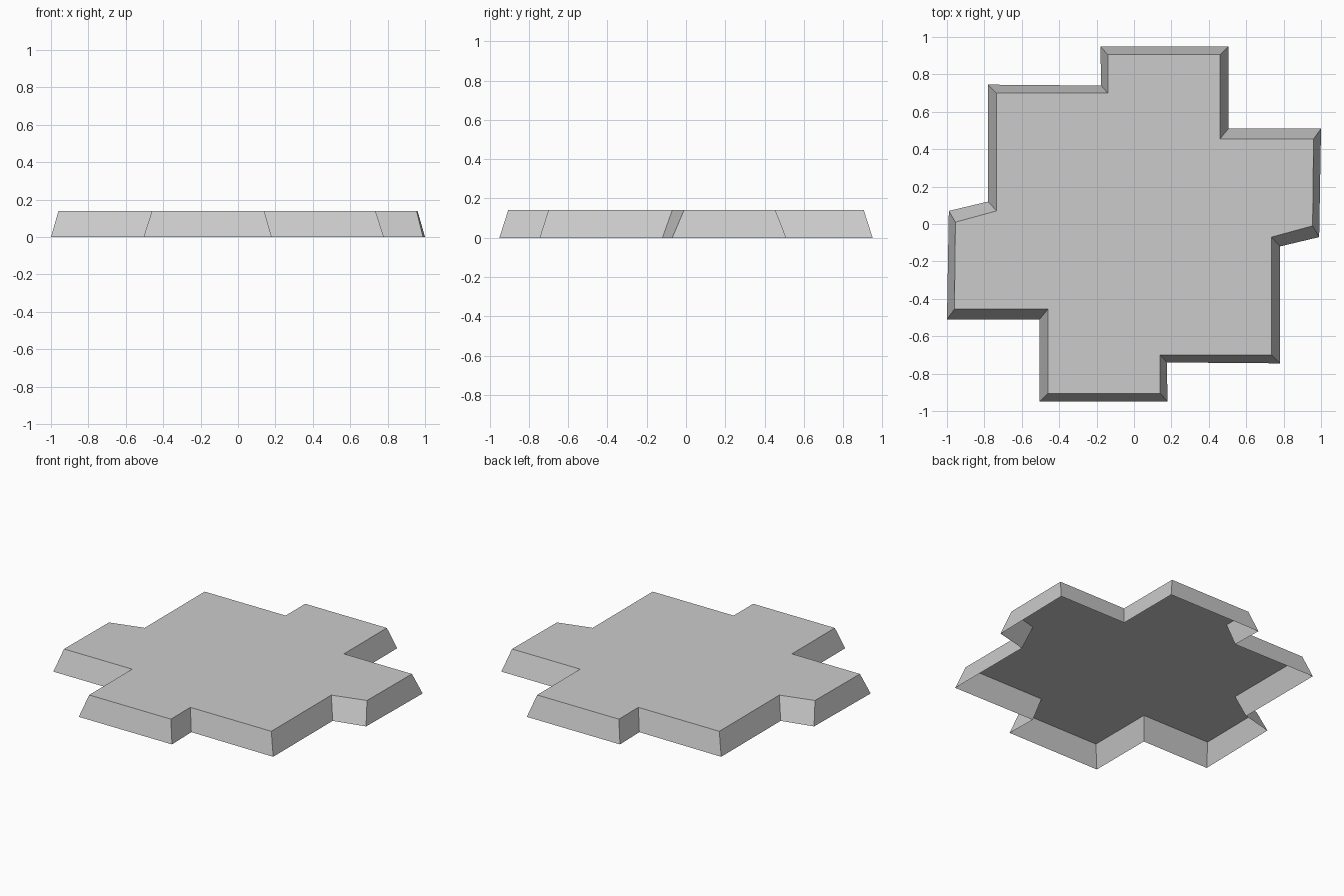
import bpy
import bmesh

cube = bpy.data.objects.get("Cube")
if cube:
    bpy.data.objects.remove(cube, do_unlink=True)

HEIGHT = 0.14

# Half of each outline, clockwise from the back; the other half is its half turn
BASE_HALF = [(-.18, .95), (.505, .95), (.505, .51), (1, .51),
             (.99, -.07), (.78, -.12), (.78, -.745), (.175, -.74)]
TOP_HALF = [(-.14, .905), (.46, .905), (.46, .455), (.96, .455),
            (.955, -.01), (.735, -.07), (.735, -.70), (.14, -.70)]


def ring(bm, half, z):
    """Full outline of vertices at one height."""
    outline = half + [(-x, -y) for x, y in half]
    return [bm.verts.new((x, y, z)) for x, y in outline]


def flat_material(name, colour):
    mat = bpy.data.materials.new(name)
    mat.use_nodes = True
    mat.diffuse_color = colour
    mat.node_tree.nodes["Principled BSDF"].inputs["Base Color"].default_value = colour
    return mat


# Stepped slab with sloping sides, open underneath
bm = bmesh.new()
base = ring(bm, BASE_HALF, 0)
top = ring(bm, TOP_HALF, HEIGHT)
count = len(base)
for i in range(count):
    j = (i + 1) % count
    bm.faces.new((base[j], base[i], top[i], top[j]))
bm.faces.new(top[::-1])

mesh = bpy.data.meshes.new("stepped_slab")
bm.to_mesh(mesh)
bm.free()
mesh.materials.append(flat_material("light grey", (.6, .6, .6, 1)))
slab = bpy.data.objects.new("stepped_slab", mesh)
bpy.context.collection.objects.link(slab)
